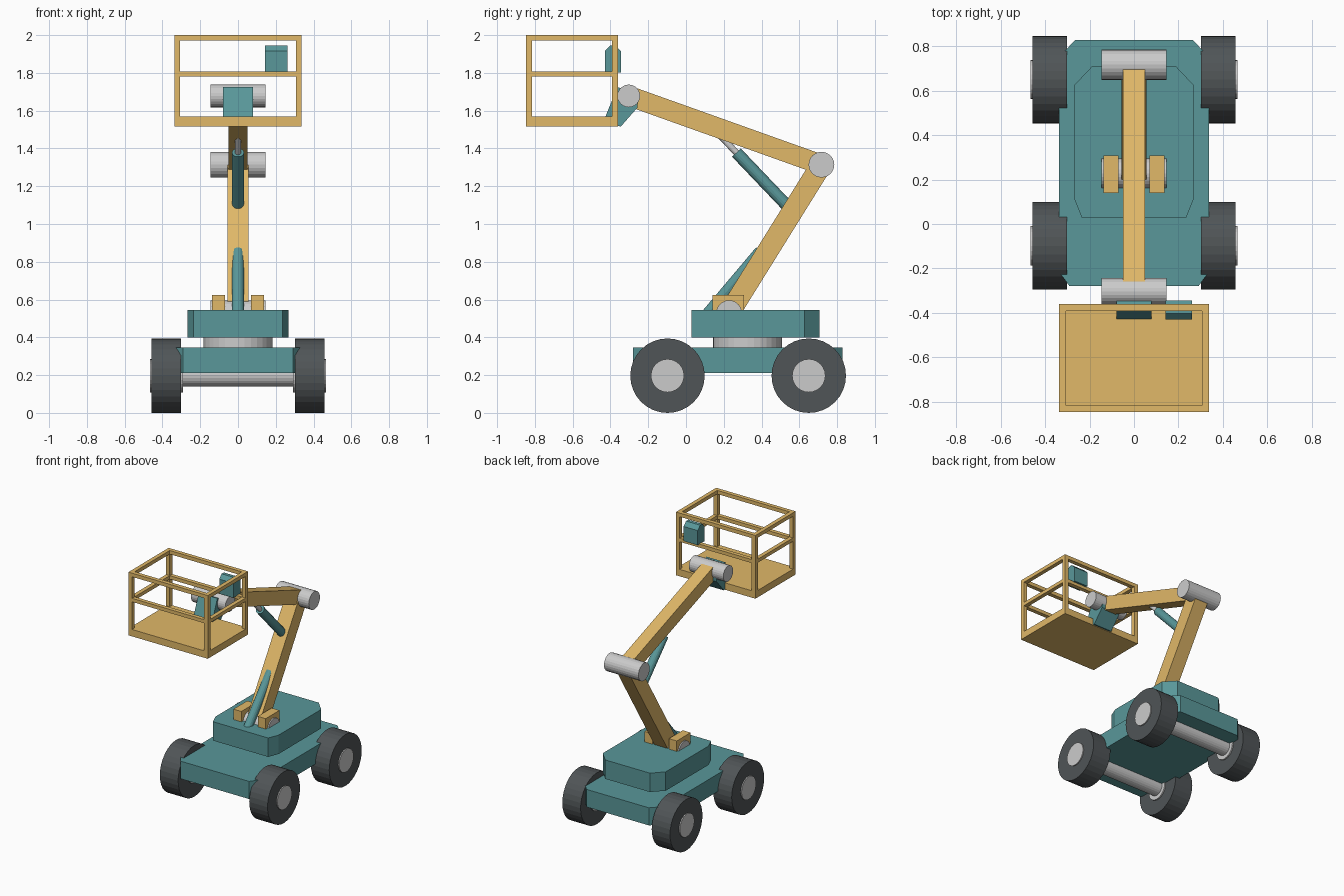
import bpy, bmesh
from mathutils import Vector, Matrix

if "Cube" in bpy.data.objects:
    bpy.data.objects.remove(bpy.data.objects["Cube"])

def material(name, rgb):
    m = bpy.data.materials.new(name)
    m.diffuse_color = (*rgb, 1)
    m.use_nodes = True
    m.node_tree.nodes["Principled BSDF"].inputs["Base Color"].default_value = m.diffuse_color
    return m

TEAL = material("teal_paint", (0.1, 0.31, 0.32))
OCHRE = material("ochre_paint", (0.75, 0.48, 0.14))
RUBBER = material("rubber", (0.08, 0.09, 0.095))

def finish(name, bm, mat):
    bmesh.ops.recalc_face_normals(bm, faces=bm.faces)
    me = bpy.data.meshes.new(name)
    bm.to_mesh(me)
    bm.free()
    ob = bpy.data.objects.new(name, me)
    bpy.context.collection.objects.link(ob)
    if mat:
        me.materials.append(mat)
    return ob

def add_box(bm, lo, hi):
    lo, hi = Vector(lo), Vector(hi)
    m = Matrix.Translation((lo + hi) / 2) @ Matrix.Diagonal((*(hi - lo), 1))
    bmesh.ops.create_cube(bm, size=1, matrix=m)

def box(name, lo, hi, mat=None):
    bm = bmesh.new()
    add_box(bm, lo, hi)
    return finish(name, bm, mat)

def rod(name, a, b, r, sides, mat=None):
    a, b = Vector(a), Vector(b)
    m = Matrix.Translation((a + b) / 2) @ (b - a).to_track_quat('Z', 'Y').to_matrix().to_4x4()
    bm = bmesh.new()
    bmesh.ops.create_cone(bm, cap_ends=True, segments=sides, radius1=r, radius2=r,
                          depth=(b - a).length, matrix=m)
    return finish(name, bm, mat)

def prism(name, points, offset, mat=None):
    bm = bmesh.new()
    face = bm.faces.new([bm.verts.new(p) for p in points])
    ext = bmesh.ops.extrude_face_region(bm, geom=[face], use_keep_orig=True)
    verts = [g for g in ext["geom"] if isinstance(g, bmesh.types.BMVert)]
    bmesh.ops.translate(bm, verts=verts, vec=offset)
    return finish(name, bm, mat)

def plan(name, half, z0, z1):
    """Slab from the right half of a plan outline, mirrored across x."""
    pts = half + [(-x, y) for x, y in reversed(half)]
    return prism(name, [(x, y, z0) for x, y in pts], (0, 0, z1 - z0), TEAL)

def side(name, pts, x0, x1, mat):
    return prism(name, [(x0, y, z) for y, z in pts], (x1 - x0, 0, 0), mat)

def boom(name, a, b, width, depth):
    """Square tube between two (y, z) pivots."""
    a, b = Vector(a), Vector(b)
    d = (b - a).normalized()
    n = Vector((-d.y, d.x)) * depth / 2
    return side(name, [a + n, b + n, b - n, a - n], -width / 2, width / 2, OCHRE)

# Wheels, hubs and axles
for end, y in (("front", -0.098), ("rear", 0.65)):
    rod(end + "_axle", (-0.32, y, 0.2), (0.32, y, 0.2), 0.06, 24)
    for label, s in (("right", 1), ("left", -1)):
        rod(f"{end}_{label}_tyre", (s * 0.302, y, 0.197), (s * 0.457, y, 0.197), 0.197, 32, RUBBER)
        rod(f"{end}_{label}_hub", (s * 0.292, y, 0.197), (s * 0.465, y, 0.197), 0.088, 24)

# Chassis, slewing ring and turret
plan("chassis", [(0.29, -0.28), (0.338, -0.215), (0.338, 0.75), (0.265, 0.828)], 0.21, 0.345)
rod("slewing_ring", (0, 0.325, 0.335), (0, 0.325, 0.41), 0.182, 32)
plan("turret", [(0.235, 0.03), (0.267, 0.11), (0.267, 0.627), (0.19, 0.708)], 0.4, 0.545)

# Boom brackets and pivot pins
for label, s in (("right", 1), ("left", -1)):
    x0, x1 = sorted((s * 0.07, s * 0.137))
    box(label + "_boom_bracket", (x0, 0.14, 0.53), (x1, 0.308, 0.625), OCHRE)
BASE, ELBOW, TIP = (0.228, 0.528), (0.717, 1.314), (-0.303, 1.678)
for name, (y, z), r in (("base_pin", BASE, 0.068), ("elbow_pin", ELBOW, 0.068), ("tip_pin", TIP, 0.06)):
    rod(name, (-0.146, y, z), (0.146, y, z), r, 24)

# Two boom sections
boom("lower_boom", BASE, ELBOW, 0.112, 0.112)
boom("upper_boom", ELBOW, TIP, 0.098, 0.106)

# Lift cylinders
rod("lower_lift_cylinder", (0, 0.09, 0.494), (0, 0.395, 0.855), 0.032, 16, TEAL)
rod("upper_lift_cylinder", (0, 0.555, 1.076), (0, 0.267, 1.378), 0.032, 16, TEAL)
rod("upper_lift_piston", (0, 0.28, 1.364), (0, 0.15, 1.5), 0.017, 16)

# Basket mount behind the platform
side("basket_mount", [(-0.363, 1.725), (-0.25, 1.69), (-0.258, 1.615), (-0.345, 1.516),
                      (-0.42, 1.53), (-0.432, 1.555)], -0.079, 0.079, TEAL)

# Basket floor, corner posts and rails
X, Y0, Y1, T = 0.337, -0.847, -0.36, 0.031
box("basket_floor", (-X, Y0, 1.515), (X, Y1, 1.568), OCHRE)
bm = bmesh.new()
for x in (-X, X - T):
    for y in (Y0, Y1 - T):
        add_box(bm, (x, y, 1.56), (x + T, y + T, 1.98))
finish("basket_posts", bm, OCHRE)
for name, z0, z1 in (("middle_rail", 1.78, 1.807), ("top_rail", 1.972, 2.0)):
    bm = bmesh.new()
    for y in (Y0, Y1 - T):
        add_box(bm, (-X, y, z0), (X, y + T, z1))
    for x in (-X, X - T):
        add_box(bm, (x, Y0 + T, z0), (x + T, Y1 - T, z1))
    finish(name, bm, OCHRE)

# Control box on the rear rail
side("control_box", [(-0.43, 1.803), (-0.43, 1.915), (-0.402, 1.945), (-0.375, 1.945),
                     (-0.345, 1.915), (-0.345, 1.803)], 0.142, 0.262, TEAL)
